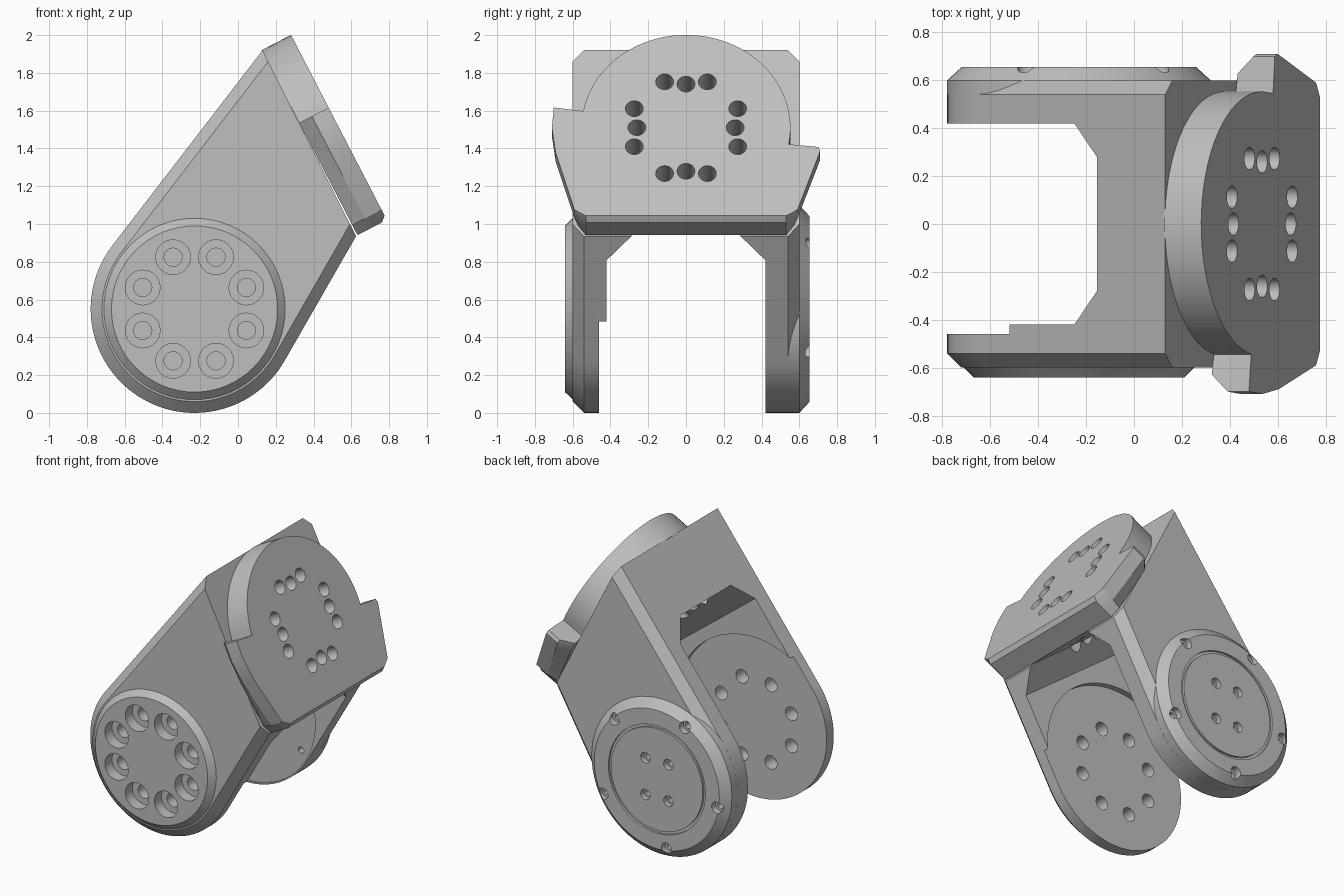
import bpy, bmesh
from math import sin, cos, pi, radians, atan2, acos, hypot
from mathutils import Vector

if "Cube" in bpy.data.objects:
    bpy.data.objects.remove(bpy.data.objects["Cube"])

grey = bpy.data.materials.new("matte_grey")
grey.use_nodes = True
grey.diffuse_color = (0.52, 0.52, 0.52, 1)
grey.node_tree.nodes["Principled BSDF"].inputs["Base Color"].default_value = grey.diffuse_color

# Main frame: pivot axis along y, tilted mounting face with normal N
PIVOT = Vector((-0.23, 0, 0.55))
R = 0.55
FACE = Vector((0.535, 0, 1.51))
N = Vector((0.888, 0, 0.46)).normalized()
UP = Vector((-N.z, 0, N.x))
Y = Vector((0, 1, 0))


def loft(name, rings):
    """Closed solid through rings with equal point counts."""
    bm = bmesh.new()
    rows = [[bm.verts.new(p) for p in ring] for ring in rings]
    for a, b in zip(rows, rows[1:]):
        for i in range(len(a)):
            j = (i + 1) % len(a)
            bm.faces.new((a[i], a[j], b[j], b[i]))
    bm.faces.new(rows[0][::-1])
    bm.faces.new(rows[-1])
    bmesh.ops.recalc_face_normals(bm, faces=bm.faces)
    mesh = bpy.data.meshes.new(name)
    bm.to_mesh(mesh)
    bm.free()
    ob = bpy.data.objects.new(name, mesh)
    ob.data.materials.append(grey)
    bpy.context.collection.objects.link(ob)
    return ob


def turned(name, centre, axis, stations, sides=32):
    """Round solid; stations are (distance along axis, radius)."""
    side = axis.cross(Vector((0, 0, 1))).normalized()
    top = side.cross(axis)
    ring = [side * cos(2 * pi * i / sides) + top * sin(2 * pi * i / sides) for i in range(sides)]
    return loft(name, [[centre + axis * t + d * r for d in ring] for t, r in stations])


def polar(angle, r):
    return PIVOT + Vector((r * cos(angle), 0, r * sin(angle)))


def drill(targets, cutter):
    for ob in targets:
        mod = ob.modifiers.new("cut", 'BOOLEAN')
        mod.operation = 'DIFFERENCE'
        mod.solver = 'EXACT'
        mod.object = cutter
        bpy.context.view_layer.objects.active = ob
        bpy.ops.object.modifier_apply(modifier=mod.name)
    bpy.data.objects.remove(cutter)


# Body: circle around the pivot with tangents up to the mounting face
upper, lower = Vector((0.13, 0, 1.92)), Vector((0.625, 0, 0.935))


def tangent(p, sign):
    d = p - PIVOT
    return atan2(d.z, d.x) + sign * acos(R / hypot(d.x, d.z))


start, end = tangent(upper, 1), tangent(lower, -1) + 2 * pi
outline = [polar(start + (end - start) * i / 48, R) for i in range(49)] + [lower, upper]
body = loft("bracket_body", [[p + Y * s for p in outline] for s in (-0.6, 0.6)])

# Chamfer both side rims except along the mounting face
bm = bmesh.new()
bm.from_mesh(body.data)
rim = []
for e in bm.edges:
    a, b = (v.co for v in e.verts)
    on_face = all(abs((v - upper).dot(N)) < 0.03 for v in (a, b))
    if abs(a.y - b.y) < 0.01 and not on_face:
        rim.append(e)
bmesh.ops.bevel(bm, geom=rim, offset=0.06, segments=1, affect='EDGES')
bm.to_mesh(body.data)
bm.free()

# Fork opening between the two arms, with chamfered ceiling corners
along, through = Vector((0.61, 0, 0.79)), Vector((0.79, 0, -0.61))
section = [(-0.42, -3), (-0.42, -0.155), (-0.28, 0), (0.28, 0), (0.42, -0.155), (0.42, -3)]
ceiling = Vector((-0.155, 0, 1.55))
slot = loft("slot_cutter", [[ceiling + Y * y + along * s + through * t for y, s in section]
                            for t in (-1, 2)])
drill([body], slot)

# Round recesses inside each arm
drill([body], turned("recess_cutter", PIVOT, Y, [(-0.46, 0.6), (-0.1, 0.6)], 64))
drill([body], turned("recess_cutter", PIVOT, Y, [(0.1, 0.54), (0.43, 0.54)], 64))

# Front and rear hubs
front_hub = turned("front_hub", PIVOT, -Y, [(0.49, 0.535), (0.53, 0.55), (0.64, 0.44)], 64)
rear_hub = turned("rear_hub", PIVOT, Y, [
    (0.5, 0.55), (0.6, 0.55), (0.655, 0.49), (0.655, 0.38), (0.64, 0.38),
    (0.64, 0.36), (0.655, 0.36)], 64)

# Mounting plate: disc on top, two uneven wings below
a0, a1 = radians(-10.3), radians(169.7)
shape = [(0.553 * cos(a0 + (a1 - a0) * i / 40), 0.553 * sin(a0 + (a1 - a0) * i / 40))
         for i in range(41)]
shape += [(-0.70, 0.12), (-0.71, 0.0), (-0.69, -0.15), (-0.59, -0.49), (-0.53, -0.55),
          (0.53, -0.55), (0.59, -0.49), (0.69, -0.2), (0.71, -0.14), (0.70, -0.115)]


def plate_ring(depth, floor, wing):
    ring = []
    for u, v in shape:
        if abs(u) > 0.556:
            u = (0.556 + (abs(u) - 0.556) * wing) * (1 if u > 0 else -1)
        ring.append(FACE + Y * u + UP * max(v, floor) - N * depth)
    return ring


plate = loft("mounting_plate", [plate_ring(0, -0.525, 1), plate_ring(0.03, -0.55, 1),
                                plate_ring(0.1, -0.55, 1), plate_ring(0.175, -0.55, 0.5)])

# Plate holes: ring of eight plus four on the axes
spots = [(22.5 + 45 * k, 0.296) for k in range(8)] + [(90 * k, 0.26) for k in range(4)]
for deg, r in spots:
    c = FACE + Y * r * cos(radians(deg)) + UP * r * sin(radians(deg))
    drill([plate, body], turned("hole_cutter", c, N, [(-0.5, 0.047), (0.1, 0.047)], 24))

# Front hub: eight counterbored holes right through the arm
for k in range(8):
    c = polar(radians(22.5 + 45 * k), 0.297)
    c.y = 0
    drill([front_hub, body], turned("bore_cutter", c, -Y, [
        (0.3, 0.048), (0.56, 0.048), (0.56, 0.092), (0.8, 0.092)], 24))

# Rear hub: five rim screws and four inner holes
for k in range(5):
    c = polar(radians(-27 + 72 * k), 0.475)
    drill([rear_hub, body], turned("screw_cutter", c, Y, [
        (0.3, 0.022), (0.61, 0.022), (0.61, 0.04), (0.8, 0.04)], 20))
for sx in (-1, 1):
    for sz in (-1, 1):
        c = PIVOT + Vector((0.09 * sx, 0, 0.13 * sz))
        drill([rear_hub, body], turned("inner_cutter", c, Y, [
            (0.3, 0.022), (0.62, 0.022), (0.62, 0.037), (0.8, 0.037)], 20))

# Smooth round surfaces, keep edges sharp
for ob in (body, front_hub, rear_hub, plate):
    bpy.ops.object.select_all(action='DESELECT')
    ob.select_set(True)
    bpy.context.view_layer.objects.active = ob
    bpy.ops.object.shade_smooth_by_angle(angle=radians(25))
